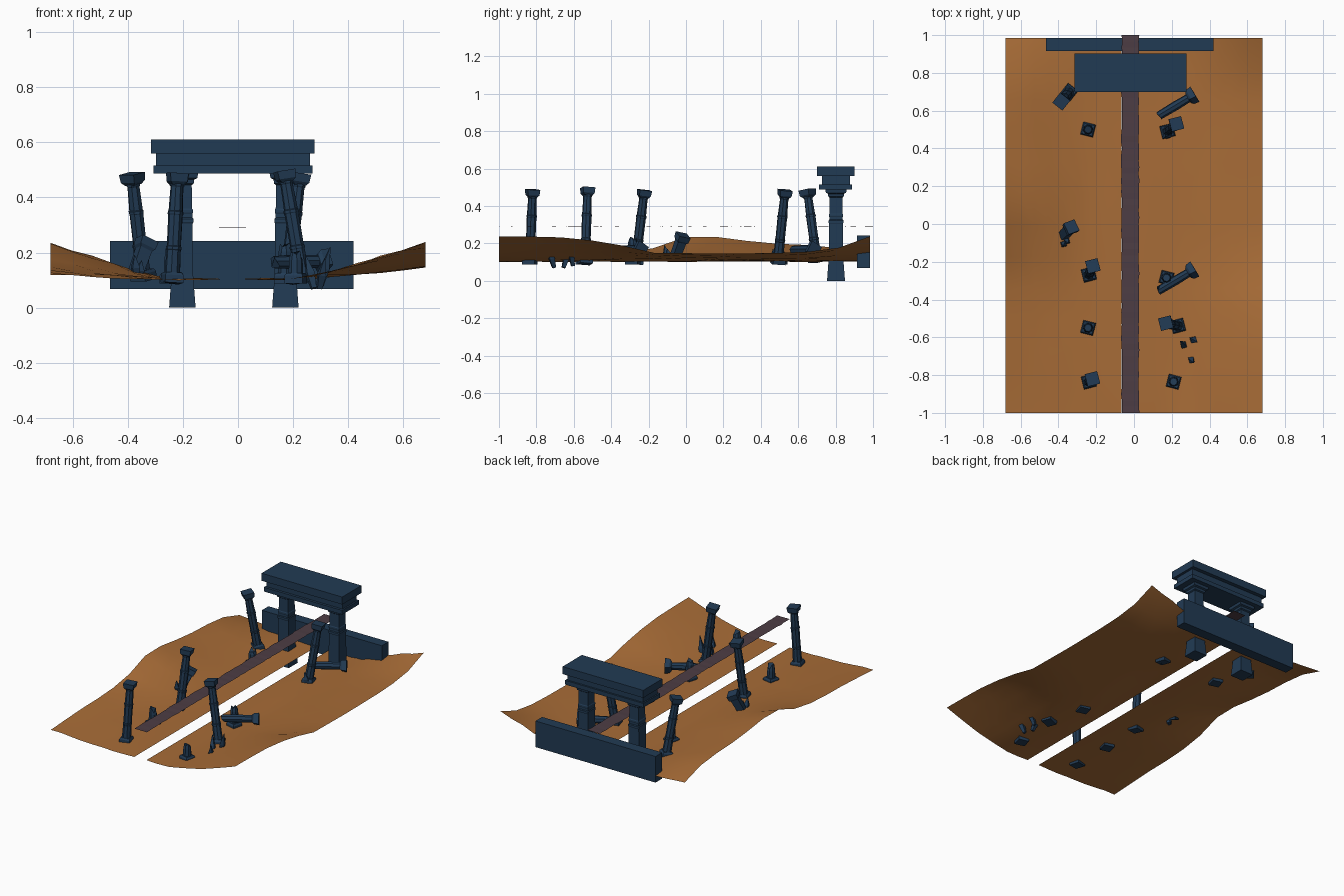
import bpy, bmesh, math, random
from mathutils import Vector, Matrix

if "Cube" in bpy.data.objects:
    bpy.data.objects.remove(bpy.data.objects["Cube"])

random.seed(4)


def material(name, rgb):
    m = bpy.data.materials.new(name)
    m.diffuse_color = (*rgb, 1)
    m.use_nodes = True
    m.node_tree.nodes["Principled BSDF"].inputs["Base Color"].default_value = m.diffuse_color
    return m


STONE = material("blue stone", (0.0155, 0.043, 0.088))
SAND = material("orange earth", (0.39, 0.150, 0.038))
PATH = material("dusky path", (0.075, 0.047, 0.058))


def finish(bm, name, mat):
    bmesh.ops.recalc_face_normals(bm, faces=bm.faces)
    me = bpy.data.meshes.new(name)
    bm.to_mesh(me)
    bm.free()
    me.materials.append(mat)
    ob = bpy.data.objects.new(name, me)
    bpy.context.collection.objects.link(ob)
    return ob


def lathe(bm, profile, sides, mat=Matrix(), jag=0.0):
    """Stack of (height, half width) rings; jag roughens the last ring."""
    turn = math.pi / sides
    grow = 1 / math.cos(turn)
    rings = []
    for k, (z, r) in enumerate(profile):
        ring = []
        for i in range(sides):
            a = turn + 2 * math.pi * i / sides
            dz = random.uniform(-jag, jag) if k == len(profile) - 1 else 0
            ring.append(bm.verts.new(mat @ Vector((r * grow * math.cos(a), r * grow * math.sin(a), z + dz))))
        rings.append(ring)
    for a, b in zip(rings, rings[1:]):
        for i in range(sides):
            j = (i + 1) % sides
            bm.faces.new((a[i], a[j], b[j], b[i]))
    bm.faces.new(rings[0])
    bm.faces.new(rings[-1])


def box(bm, x0, x1, y0, y1, z0, z1):
    m = Matrix.Translation(((x0 + x1) / 2, (y0 + y1) / 2, (z0 + z1) / 2)) @ Matrix.Diagonal((x1 - x0, y1 - y0, z1 - z0, 1))
    bmesh.ops.create_cube(bm, size=1, matrix=m)


def along(p0, p1, spin=0.25):
    """Matrix putting local z on the line p0 -> p1, with the length."""
    p0, p1 = Vector(p0), Vector(p1)
    d = p1 - p0
    tilt = Vector((0, 0, 1)).rotation_difference(d).to_matrix().to_4x4()
    return Matrix.Translation(p0) @ tilt @ Matrix.Rotation(spin, 4, 'Z'), d.length


def interp(table, y):
    for (a, za), (b, zb) in zip(table, table[1:]):
        if y <= b:
            return za + (zb - za) * (y - a) / (b - a)
    return table[-1][1]


# Valley banks: flat beside the gap, then rising to a wavy outer edge
def bank(name, inner, outer, table):
    bm = bmesh.new()
    nx, ny = 8, 12
    rise = [(0, 0.02), (.25, 0.02), (.375, .10), (.625, .42), (1, 1)]
    grid = []
    for j in range(ny + 1):
        y = -1 + 1.985 * j / ny
        row = []
        for i in range(nx + 1):
            t = i / nx
            z = 0.102 + (interp(table, y) - 0.102) * interp(rise, t)
            if 0 < i < nx:
                z += random.uniform(-0.004, 0.004)
            row.append(bm.verts.new((inner + (outer - inner) * t, y, z)))
        grid.append(row)
    for j in range(ny):
        for i in range(nx):
            bm.faces.new((grid[j][i], grid[j][i + 1], grid[j + 1][i + 1], grid[j + 1][i]))
    ob = finish(bm, name, SAND)
    if ob.data.polygons[0].normal.z < 0:
        ob.data.flip_normals()
    ob.data.shade_smooth()


bank("left_bank", -0.065, -0.68, [(-1, .118), (-.7, .135), (-.4, .14), (-.2, .165), (0, .235), (.2, .235),
                                  (.4, .2), (.6, .195), (.8, .18), (.985, .125)])
bank("right_bank", 0.025, 0.68, [(-1, .238), (-.7, .235), (-.4, .205), (-.2, .15), (.2, .145),
                                 (.6, .15), (.8, .17), (.985, .238)])

# Floating path with slightly ragged edges
bm = bmesh.new()
prev = None
for i in range(61):
    y = -1 + 2 * i / 60
    pair = [bm.verts.new((x + random.uniform(-.003, .003), y, .291 + random.uniform(-.001, .001))) for x in (-.066, .026)]
    if prev:
        bm.faces.new((prev[0], prev[1], pair[1], pair[0]))
    prev = pair
path = finish(bm, "floating_path", PATH)
if path.data.polygons[0].normal.z < 0:
    path.data.flip_normals()

# Gate: two square pillars, stepped lintel, and rear wall
for side, x in (("left", -.202), ("right", .172)):
    bm = bmesh.new()
    lathe(bm, [(0, .048), (.12, .039), (.305, .037), (.31, .040), (.322, .040), (.327, .036), (.34, .036),
               (.345, .038), (.355, .038), (.36, .035), (.445, .034), (.45, .041), (.465, .043),
               (.47, .054), (.492, .058)], 4, Matrix.Translation((x, .802, 0)))
    finish(bm, side + "_gate_pillar", STONE)
bm = bmesh.new()
box(bm, -.307, .271, .71, .888, .487, .515)
box(bm, -.298, .261, .727, .876, .515, .56)
box(bm, -.316, .278, .70, .902, .56, .61)
finish(bm, "gate_lintel", STONE)
bm = bmesh.new()
box(bm, -.465, .42, .915, .985, .067, .241)
finish(bm, "rear_wall", STONE)

PLINTH = [(0, .034), (.028, .034), (.038, .028)]
CAPITAL = [(-.042, .021), (-.03, .031), (0, .034)]


# Tall leaning columns: plinth, banded shaft, flared capital
def column(name, p0, p1, spin=0.25):
    m, h = along(p0, p1, spin)
    bm = bmesh.new()
    lathe(bm, PLINTH, 4, m)
    shaft = [(.03, .026)]
    for f in (.3, .62):
        z = h * f
        shaft += [(z, .024), (z + .003, .026), (z + .012, .026), (z + .015, .0235)]
    lathe(bm, shaft + [(h - .05, .021), (h - .045, .024), (h - .035, .024)], 8, m)
    lathe(bm, [(h + z, r) for z, r in CAPITAL], 4, m)
    finish(bm, name, STONE)


for i, (p0, p1) in enumerate([
        ((-.24, -.835, .09), (-.22, -.82, .488)), ((-.24, -.27, .09), (-.218, -.222, .485)),
        ((.237, -.54, .09), (.168, -.525, .497)), ((.175, .49, .09), (.225, .53, .485)),
        ((-.342, .70, .10), (-.385, .648, .487))]):
    column("tall_column_%d" % (i + 1), p0, p1, 0.25 if i != 4 else 0.9)

# Broken stumps on plinths
for i, (x, y, top) in enumerate([(-.243, .50, .20), (-.243, -.55, .20), (.21, -.835, .20), (.172, -.285, .23)]):
    m = Matrix.Translation((x, y, .088)) @ Matrix.Rotation(-.25, 4, 'Z')
    bm = bmesh.new()
    lathe(bm, PLINTH, 4, m)
    lathe(bm, [(.03, .025), (top - .115, .023), (top - .09, .018)], 8, m, .018)
    finish(bm, "broken_stump_%d" % (i + 1), STONE)

# Fallen upper halves with their capitals
for i, y in enumerate((-.35, .575)):
    m, h = along((.135, y, .165), (.322, y + .112, .168), 0.0)
    bm = bmesh.new()
    lathe(bm, [(h - .035, .021), (.1, .023), (0, .021)], 8, m, .012)
    lathe(bm, [(h + z, r) for z, r in CAPITAL], 4, m)
    finish(bm, "fallen_column_%d" % (i + 1), STONE)

# Toppled chunk on the left bank
bm = bmesh.new()
m, h = along((-.372, -.06, .125), (-.33, -.015, .245), .4)
lathe(bm, [(0, .022), (h - .04, .024), (h - .03, .031), (h, .033)], 4, m)
finish(bm, "toppled_chunk", STONE)

# Pointed stone shards
bm = bmesh.new()
for p0, p1 in [((.275, -.655, .07), (.245, -.62, .19)), ((.30, -.605, .08), (.335, -.625, .22)),
               ((.295, -.705, .07), (.315, -.735, .18)), ((-.37, -.10, .11), (-.375, -.115, .19)),
               ((-.36, -.085, .11), (-.35, -.10, .17)), ((.19, .47, .09), (.165, .465, .17))]:
    m, h = along(p0, p1)
    lathe(bm, [(0, .009), (h * .45, .014), (h, .001)], 4, m)
finish(bm, "stone_shards", STONE)
